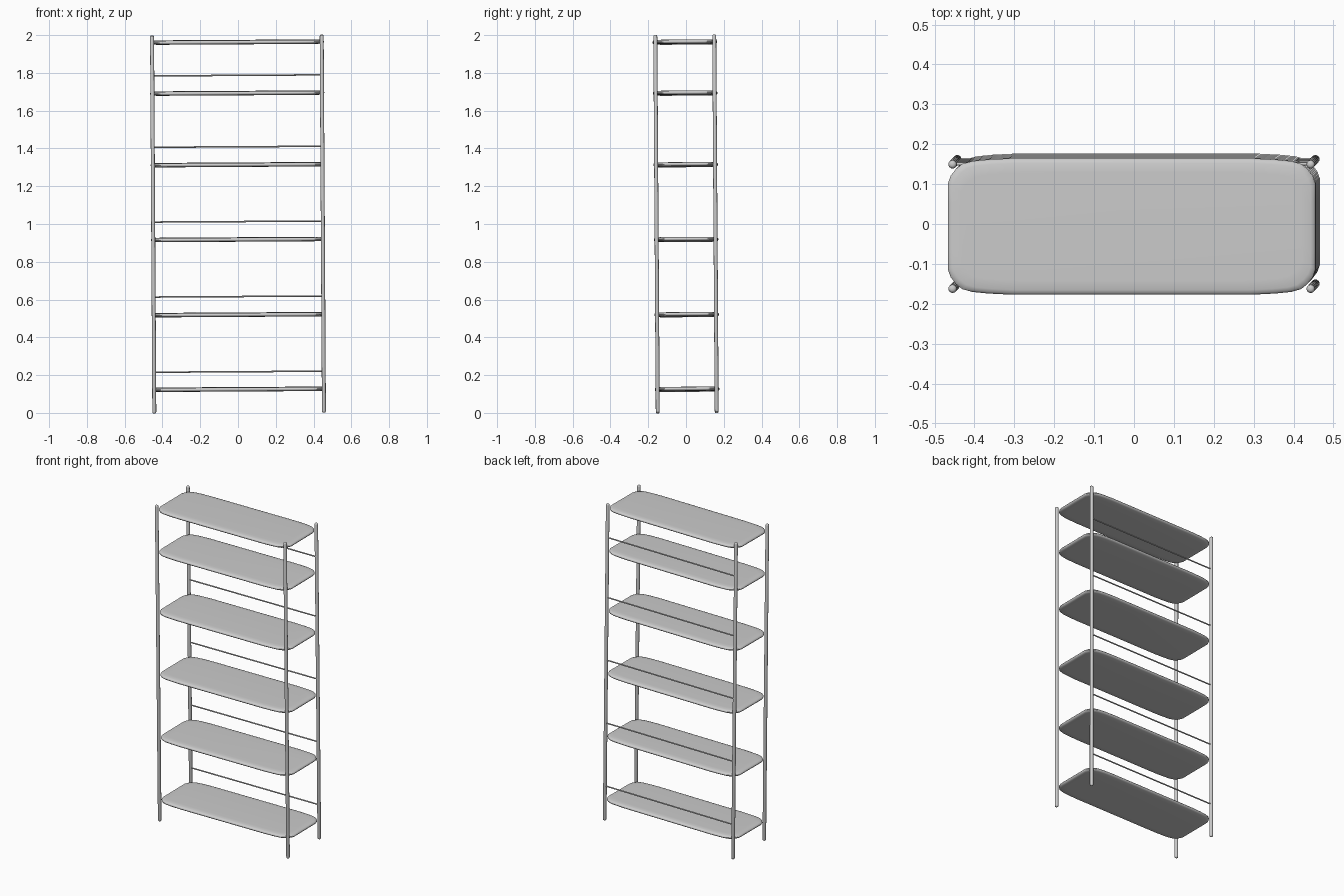
import bpy, bmesh
from mathutils import Matrix, Vector

if "Cube" in bpy.data.objects:
    bpy.data.objects.remove(bpy.data.objects["Cube"])

# The whole rack leans very slightly to the left and front
UP = Vector((-0.006, -0.0065, 1)).normalized()
LEAN = (Matrix.Translation((0, 0, 1))
        @ Vector((0, 0, 1)).rotation_difference(UP).to_matrix().to_4x4()
        @ Matrix.Translation((0, 0, -1)))

# Quarter outline of a shelf, from the end round to the long side
QUARTER = [(0.461, 0.060), (0.461, 0.108), (0.454, 0.127), (0.441, 0.144),
           (0.425, 0.157), (0.400, 0.164), (0.360, 0.168), (0.300, 0.171)]
# Rim section: inset from the outline, height from the shelf centre
RIM = [(0.035, -0.011), (0.012, -0.010), (0.004, -0.007), (0, -0.002), (0, 0.002),
       (0.004, 0.007), (0.012, 0.010), (0.035, 0.011)]


def finish(bm, name):
    bmesh.ops.recalc_face_normals(bm, faces=bm.faces)
    bm.transform(LEAN)
    mesh = bpy.data.meshes.new(name)
    bm.to_mesh(mesh)
    bm.free()
    obj = bpy.data.objects.new(name, mesh)
    bpy.context.collection.objects.link(obj)
    bpy.ops.object.select_all(action='DESELECT')
    obj.select_set(True)
    bpy.context.view_layer.objects.active = obj
    bpy.ops.object.shade_smooth_by_angle(angle=0.7)


def loft(rings, name):
    bm = bmesh.new()
    loops = [[bm.verts.new(p) for p in ring] for ring in rings]
    n = len(loops[0])
    for a, b in zip(loops, loops[1:]):
        for i in range(n):
            bm.faces.new((a[i], a[(i + 1) % n], b[(i + 1) % n], b[i]))
    bm.faces.new(loops[0])
    bm.faces.new(loops[-1])
    finish(bm, name)


def shelf(z, name):
    outline = (QUARTER + [(-x, y) for x, y in reversed(QUARTER)]
               + [(-x, -y) for x, y in QUARTER]
               + [(x, -y) for x, y in reversed(QUARTER)])
    rings = [[(x * (1 - d / 0.461), y * (1 - d / 0.171), z + h) for x, y in outline]
             for d, h in RIM]
    loft(rings, name)


def circle(r, at):
    m = Matrix.Rotation
    return [at(Vector((r, 0, 0)) @ m(6.2831853 * i / 16, 3, 'Z')) for i in range(16)]


# Four corner posts with rounded ends
R = 0.0105
for sx, side in ((-1, "left"), (1, "right")):
    for sy, end in ((-1, "front"), (1, "back")):
        prof = [(R * 0.45, 0), (R * 0.85, 0.003), (R, 0.009),
                (R, 1.991), (R * 0.85, 1.997), (R * 0.45, 2.0)]
        loft([circle(r, lambda v, z=z: (v.x + sx * 0.449, v.y + sy * 0.156, z))
              for r, z in prof], f"{end}_{side}_post")

# Six shelves
for i, z in enumerate((0.125, 0.52, 0.918, 1.314, 1.693, 1.963)):
    shelf(z, f"shelf_{i + 1}")

# Thin retaining rods along the back, between the posts
for i, z in enumerate((0.217, 0.615, 1.012, 1.408, 1.786)):
    loft([circle(0.004, lambda v, x=x: (x, v.x + 0.156, v.y + z))
          for x in (-0.445, 0.445)], f"back_rod_{i + 1}")
